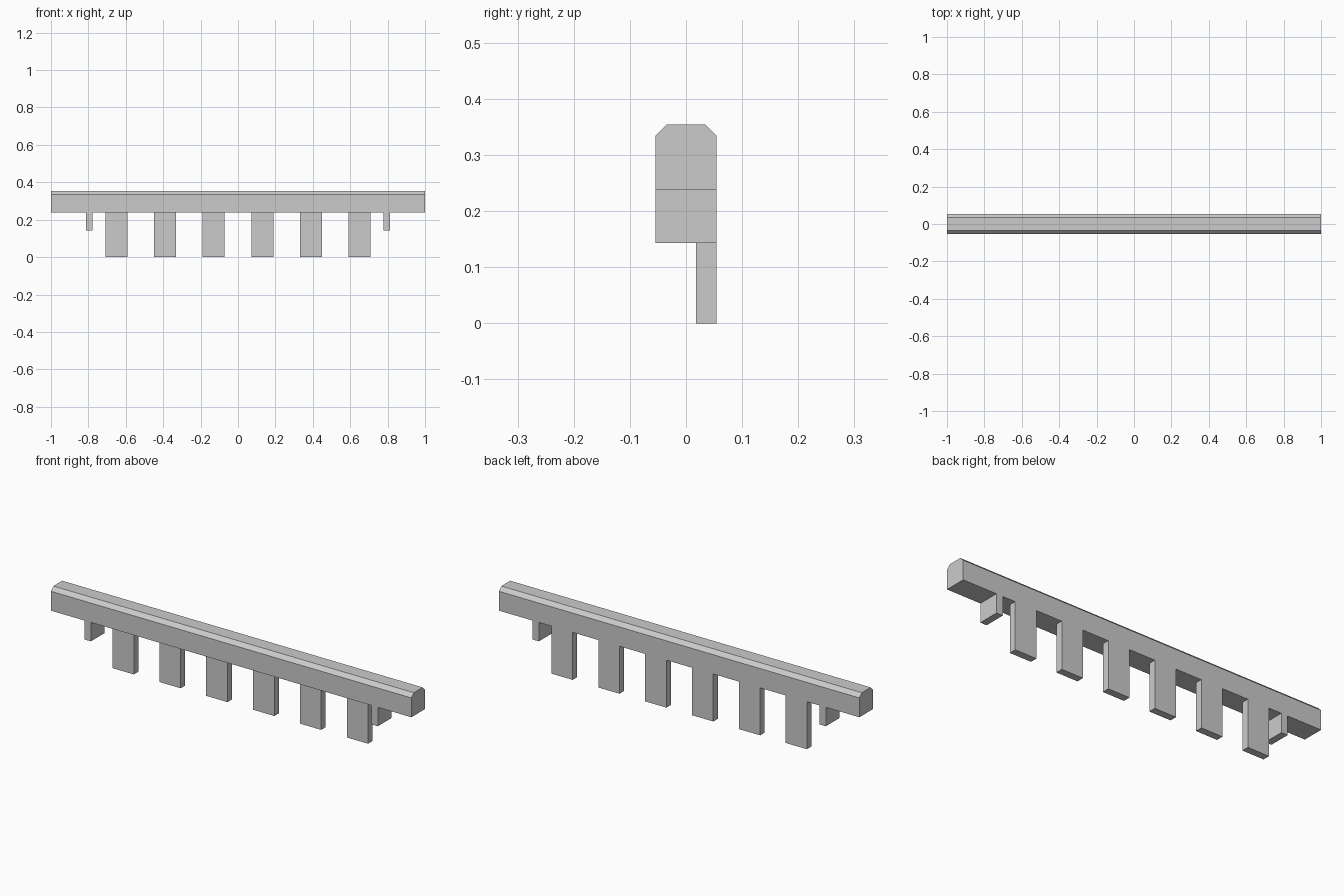
import bpy
import bmesh

cube = bpy.data.objects.get("Cube")
if cube:
    bpy.data.objects.remove(cube, do_unlink=True)

# Single plain grey
GREY = (0.6, 0.6, 0.6, 1.0)
grey = bpy.data.materials.new("light grey")
grey.use_nodes = True
grey.diffuse_color = GREY
grey.node_tree.nodes["Principled BSDF"].inputs["Base Color"].default_value = GREY

HALF_DEPTH = 0.054
BEAM_BOTTOM = 0.238


def extrude_profile(name, profile, x0, x1):
    """Sweep a (y, z) outline along x from x0 to x1."""
    bm = bmesh.new()
    face = bm.faces.new([bm.verts.new((x0, y, z)) for y, z in profile])
    swept = bmesh.ops.extrude_face_region(bm, geom=[face])["geom"]
    verts = [v for v in swept if isinstance(v, bmesh.types.BMVert)]
    bmesh.ops.translate(bm, verts=verts, vec=(x1 - x0, 0, 0))
    bmesh.ops.recalc_face_normals(bm, faces=bm.faces)
    mesh = bpy.data.meshes.new(name)
    bm.to_mesh(mesh)
    bm.free()
    mesh.materials.append(grey)
    obj = bpy.data.objects.new(name, mesh)
    bpy.context.collection.objects.link(obj)
    return obj


def block(name, x, width, y0, y1, z0, z1):
    outline = [(y0, z0), (y1, z0), (y1, z1), (y0, z1)]
    return extrude_profile(name, outline, x - width / 2, x + width / 2)


# Long rail with chamfered top edges
half = [(HALF_DEPTH, BEAM_BOTTOM), (HALF_DEPTH, 0.335), (0.035, 0.354)]
extrude_profile("rail", half + [(-y, z) for y, z in reversed(half)], -1, 1)

# Six flat tabs, flush with the back of the rail
for i in range(6):
    block(f"tab_{i + 1}", (i - 2.5) * 0.26, 0.118, 0.018, HALF_DEPTH, 0, BEAM_BOTTOM)

# Short full-depth end pegs
for side, name in ((1, "left_peg"), (-1, "right_peg")):
    block(name, side * 0.796, 0.035, -HALF_DEPTH, HALF_DEPTH, 0.143, BEAM_BOTTOM)
